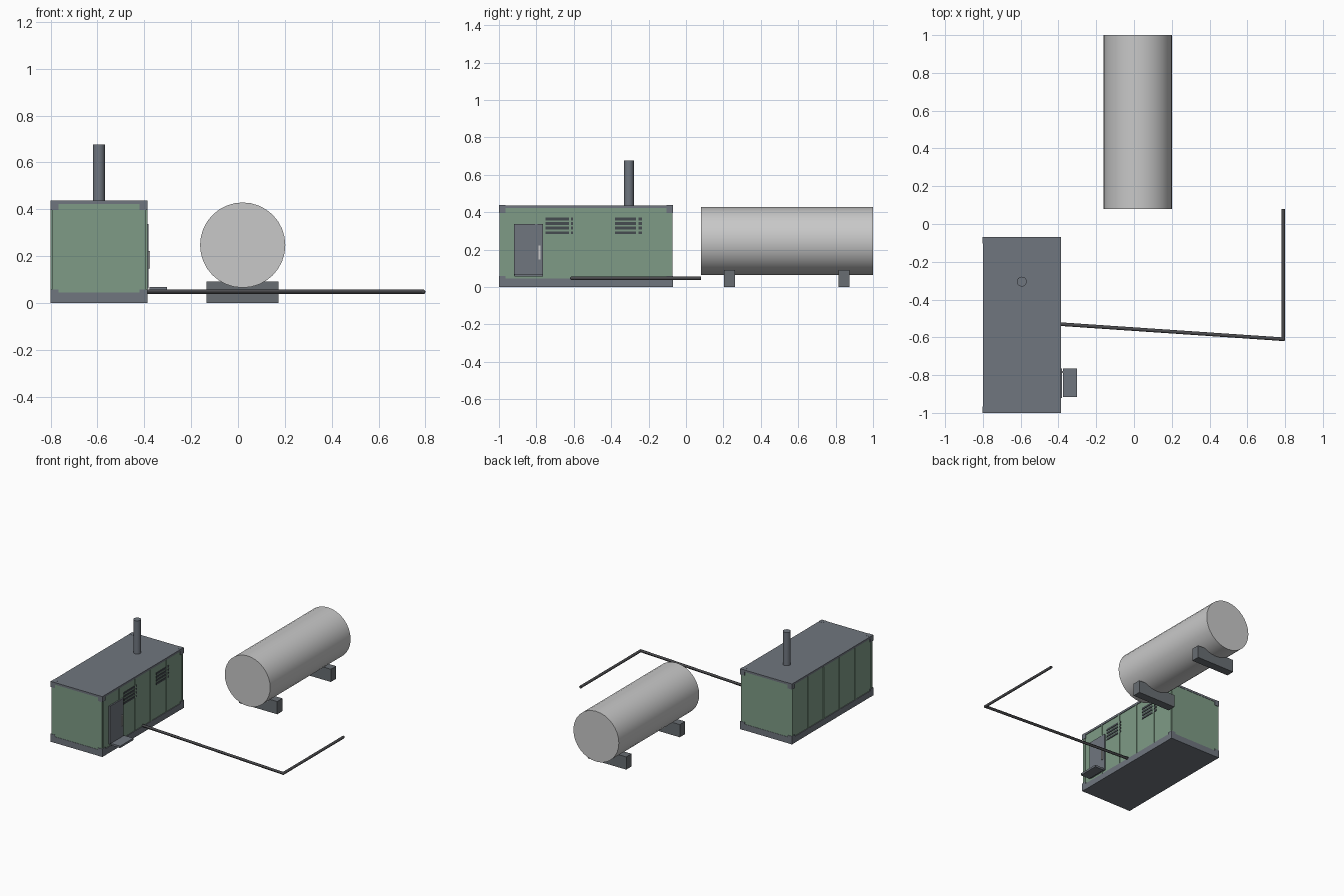
import bpy
from mathutils import Vector

cube = bpy.data.objects.get("Cube")
if cube:
    bpy.data.objects.remove(cube, do_unlink=True)


def material(name, r, g, b):
    m = bpy.data.materials.new(name)
    m.use_nodes = True
    m.diffuse_color = (r, g, b, 1)
    m.node_tree.nodes["Principled BSDF"].inputs["Base Color"].default_value = (r, g, b, 1)
    return m


GREEN = material("container green", 0.21, 0.33, 0.24)
GREY = material("steel grey", 0.16, 0.18, 0.21)
SADDLE = material("support grey", 0.14, 0.155, 0.17)
TANK = material("tank light grey", 0.58, 0.58, 0.58)
DARK = material("pipe dark grey", 0.07, 0.07, 0.075)
VENT = material("vent dark grey", 0.06, 0.07, 0.08)


def box(name, x, y, z, mat):
    """Box from (min, max) ranges on each axis."""
    bpy.ops.mesh.primitive_cube_add(size=1, location=[(a + b) / 2 for a, b in (x, y, z)])
    ob = bpy.context.object
    ob.name = name
    ob.scale = [b - a for a, b in (x, y, z)]
    bpy.ops.object.transform_apply(location=False, rotation=False, scale=True)
    ob.data.materials.append(mat)
    return ob


def tube(name, start, end, radius, sides, mat):
    """Capped cylinder between two points."""
    a, b = Vector(start), Vector(end)
    bpy.ops.mesh.primitive_cylinder_add(vertices=sides, radius=radius, depth=(b - a).length,
                                        location=(a + b) / 2)
    ob = bpy.context.object
    ob.name = name
    ob.rotation_euler = (b - a).to_track_quat("Z", "Y").to_euler()
    bpy.ops.object.shade_smooth_by_angle()
    ob.data.materials.append(mat)
    return ob


# Container shell
X0, X1, Y0, Y1, TOP = -0.8, -0.387, -1.0, -0.07, 0.437
INSET = 0.005
box("container_walls", (X0 + INSET, X1 - INSET), (Y0 + 0.002, Y1 - 0.002), (0.04, 0.425), GREEN)
box("container_base", (X0, X1), (Y0, Y1), (0, 0.045), GREY)
box("container_roof", (X0, X1), (Y0, Y1), (0.422, TOP), GREY)

# Corner castings
C, E = 0.034, 0.001
for side, cx in (("right", (X0 - E, X0 + C)), ("left", (X1 - C, X1 + E))):
    for end, cy in (("front", (Y0 - E, Y0 + C)), ("back", (Y1 - C, Y1 + E))):
        for level, cz in (("bottom", (0, 0.058)), ("top", (0.397, TOP + E))):
            box(f"corner_{level}_{end}_{side}", cx, cy, cz, GREY)

# Wall ribs on both long sides
for i in range(6):
    y = -0.98 + 0.18 * i
    for side, x in (("right", X0), ("left", X1 - INSET)):
        box(f"rib_{side}_{i}", (x, x + INSET), (y - 0.006, y + 0.006), (0.045, 0.422), GREEN)

# Door, handle and step
box("door", (X1 - 0.006, X1 + 0.005), (-0.92, -0.764), (0.062, 0.337), GREY)
box("door_handle", (X1, X1 + 0.012), (-0.789, -0.779), (0.147, 0.222), TANK)
box("door_step", (-0.377, -0.303), (-0.916, -0.764), (0.055, 0.069), GREY)

# Ventilation slats
for name, y in (("front", -0.75), ("back", -0.38)):
    for row in range(4):
        z = 0.284 + 0.0243 * row
        box(f"vent_{name}_{row}", (X1 - 0.006, X1 - 0.001), (y, y + 0.146), (z, z + 0.014), VENT)

# Exhaust stack
tube("exhaust_stack", (-0.594, -0.305, 0.42), (-0.594, -0.305, 0.677), 0.026, 24, GREY)

# Storage tank on two supports
tube("tank", (0.02, 0.08, 0.247), (0.02, 1.0, 0.247), 0.182, 32, TANK)
for name, y in (("front", 0.202), ("back", 0.815)):
    box(f"tank_support_{name}", (-0.134, 0.173), (y, y + 0.06), (0, 0.092), SADDLE)

# Supply pipe with elbow
P = [(-0.392, -0.53, 0.047), (0.79, -0.61, 0.047), (0.79, 0.08, 0.047)]
tube("pipe_long", P[0], P[1], 0.0095, 12, DARK)
tube("pipe_short", P[1], P[2], 0.0095, 12, DARK)
bpy.ops.mesh.primitive_uv_sphere_add(segments=12, ring_count=8, radius=0.01, location=P[1])
elbow = bpy.context.object
elbow.name = "pipe_elbow"
elbow.data.materials.append(DARK)
bpy.ops.object.shade_smooth()
